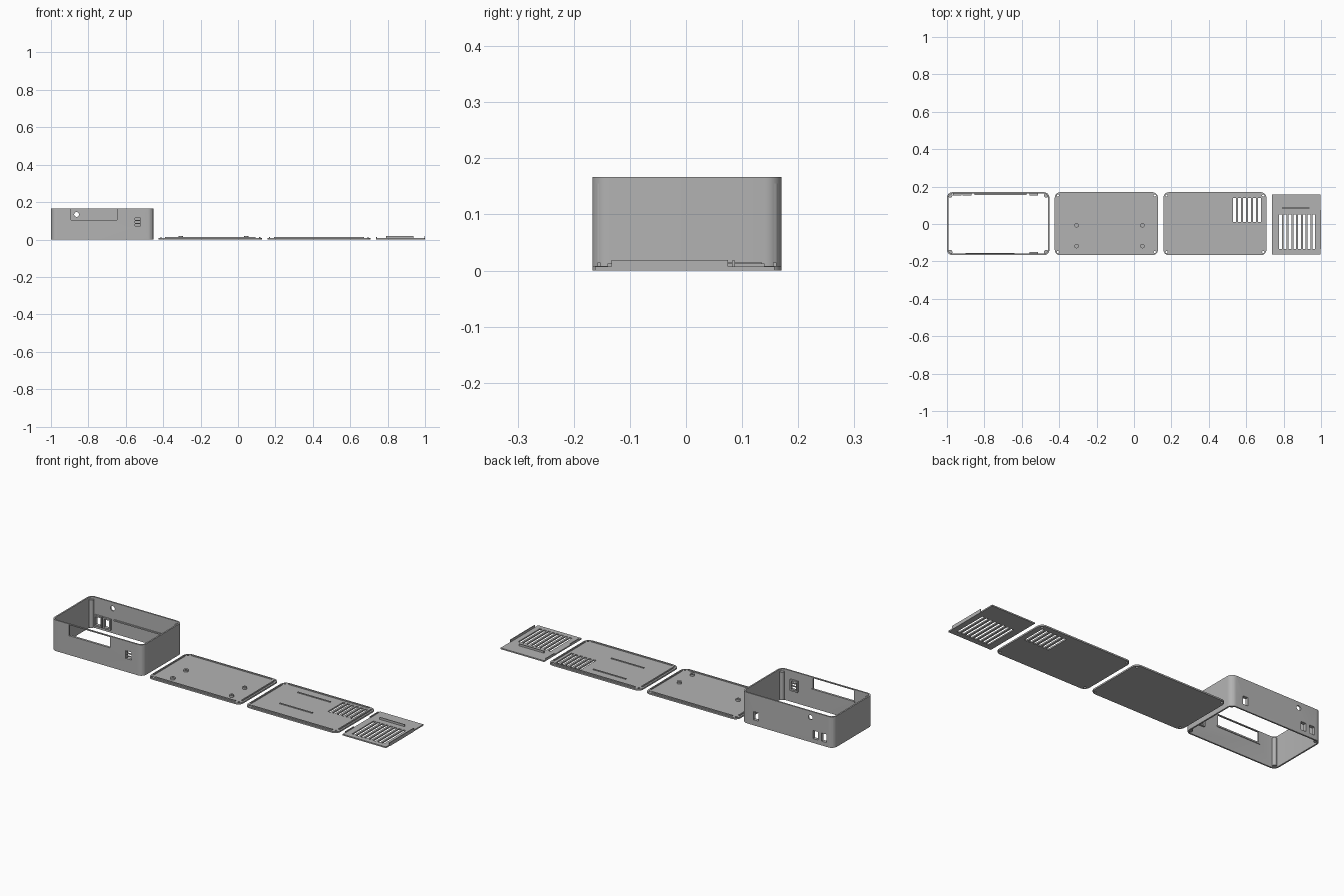
import bpy, bmesh, math

if "Cube" in bpy.data.objects:
    bpy.data.objects.remove(bpy.data.objects["Cube"])

grey = bpy.data.materials.new("grey plastic")
grey.diffuse_color = (0.45, 0.45, 0.45, 1)
grey.use_nodes = True
grey.node_tree.nodes["Principled BSDF"].inputs["Base Color"].default_value = grey.diffuse_color


def finish(name, bm, helper=False):
    bmesh.ops.recalc_face_normals(bm, faces=bm.faces)
    me = bpy.data.meshes.new(name)
    bm.to_mesh(me)
    bm.free()
    me.materials.append(grey)
    ob = bpy.data.objects.new(name, me)
    bpy.context.collection.objects.link(ob)
    ob.hide_render = helper
    ob.hide_viewport = helper
    return ob


def add_box(bm, x0, x1, y0, y1, z0, z1):
    vs = bmesh.ops.create_cube(bm, size=1)["verts"]
    for v in vs:
        v.co.x = (x0 + x1) / 2 + v.co.x * (x1 - x0)
        v.co.y = (y0 + y1) / 2 + v.co.y * (y1 - y0)
        v.co.z = (z0 + z1) / 2 + v.co.z * (z1 - z0)


def add_cyl(bm, x, y, z, r, depth, along_y=False):
    vs = bmesh.ops.create_cone(bm, cap_ends=True, segments=24, radius1=r, radius2=r, depth=depth)["verts"]
    for v in vs:
        a, b, c = v.co
        v.co = (x + a, y + c, z + b) if along_y else (x + a, y + b, z + c)


def boxes(name, specs, helper=False):
    bm = bmesh.new()
    for s in specs:
        add_box(bm, *s)
    return finish(name, bm, helper)


def outline(x0, x1, y0, y1, r, n=8):
    pts = []
    for k, (cx, cy) in enumerate([(x1 - r, y1 - r), (x0 + r, y1 - r), (x0 + r, y0 + r), (x1 - r, y0 + r)]):
        for i in range(n + 1):
            a = math.pi / 2 * (k + i / n)
            pts.append((cx + r * math.cos(a), cy + r * math.sin(a)))
    return pts


def rounded(name, x0, x1, y0, y1, z0, z1, r, wall=None):
    """Rounded slab, or a rounded ring when a wall thickness is given."""
    bm = bmesh.new()
    loops = [outline(x0, x1, y0, y1, r)]
    if wall:
        loops.append(outline(x0 + wall, x1 - wall, y0 + wall, y1 - wall, r - wall))
    rings = [[[bm.verts.new((x, y, z)) for x, y in lp] for z in (z0, z1)] for lp in loops]
    n = len(loops[0])
    for i in range(n):
        j = (i + 1) % n
        for lo, hi in rings:
            bm.faces.new((lo[i], lo[j], hi[j], hi[i]))
        if wall:
            for z in (0, 1):
                bm.faces.new((rings[0][z][i], rings[0][z][j], rings[1][z][j], rings[1][z][i]))
    if not wall:
        bm.faces.new(rings[0][0])
        bm.faces.new(rings[0][1])
    return finish(name, bm)


def cut(ob, cutter):
    m = ob.modifiers.new("openings", "BOOLEAN")
    m.object = cutter
    m.operation = "DIFFERENCE"
    m.solver = "EXACT"


def smooth(ob):
    bpy.ops.object.select_all(action="DESELECT")
    ob.select_set(True)
    bpy.context.view_layer.objects.active = ob
    bpy.ops.object.shade_smooth_by_angle(angle=math.radians(30))


Y0, Y1, H = -0.167, 0.17, 0.167

# Case shell: open rounded frame
shell = rounded("case_shell", -1, -0.452, Y0, Y1, 0, H, 0.03, 0.008)
bm = bmesh.new()
add_box(bm, -0.893, -0.647, Y0 - 0.02, Y0 + 0.02, 0.104, 0.162)   # display window
add_box(bm, -0.555, -0.52, Y0 - 0.02, Y0 + 0.02, 0.072, 0.114)    # front port
for x, z in ((-0.945, 0.045), (-0.893, 0.045), (-0.537, 0.052)):  # rear ports
    add_box(bm, x - 0.015, x + 0.015, Y1 - 0.02, Y1 + 0.02, z - 0.022, z + 0.022)
add_cyl(bm, -0.863, Y1, 0.134, 0.013, 0.04, True)
add_cyl(bm, -0.578, Y1, 0.02, 0.011, 0.04, True)
cut(shell, finish("shell_cutter", bm, True))
smooth(shell)

# Frames around the ports, inside the walls
frames = []
for x, z, y0, y1 in ((-0.945, 0.045, Y1 - 0.018, Y1 - 0.007), (-0.893, 0.045, Y1 - 0.018, Y1 - 0.007),
                     (-0.537, 0.052, Y1 - 0.018, Y1 - 0.007), (-0.537, 0.093, Y0 + 0.007, Y0 + 0.018)):
    for s in (-1, 1):
        frames.append((x + s * 0.019 - 0.004, x + s * 0.019 + 0.004, y0, y1, z - 0.03, z + 0.03))
        frames.append((x - 0.016, x + 0.016, y0, y1, z + s * 0.026 - 0.004, z + s * 0.026 + 0.004))
boxes("port_frames", frames)
boxes("port_bars", [(-0.555, -0.52, Y0 + 0.002, Y0 + 0.006, z, z + 0.006) for z in (0.083, 0.098)])
boxes("wall_ledges", [(-0.853, -0.575, Y1 - 0.014, Y1 - 0.007, 0.07, 0.077),
                      (-0.9, -0.64, Y0 + 0.007, Y0 + 0.012, 0.096, 0.104)])

# Screw columns in the corners
bm = bmesh.new()
for x in (-0.983, -0.469):
    for y in (Y0 + 0.017, Y1 - 0.017):
        add_cyl(bm, x, y, 0.08, 0.012, 0.15)
smooth(finish("screw_columns", bm))


# Lids: flat slab, raised lip strips and corner screw holes
def lid(name, x0, x1, slots):
    slab = rounded(name, x0, x1, Y0, Y1, 0, 0.008, 0.03)
    bm = bmesh.new()
    for s in slots:
        add_box(bm, *s, -0.01, 0.03)
    for x in (x0 + 0.017, x1 - 0.017):
        for y in (Y0 + 0.017, Y1 - 0.017):
            add_cyl(bm, x, y, 0.005, 0.006, 0.04)
    cut(slab, finish(name + "_cutter", bm, True))
    smooth(slab)
    a, b = 0.009, 0.015
    boxes(name + "_lip", [
        (x0 + 0.035, x1 - 0.035, Y0 + a, Y0 + b, 0.007, 0.014),
        (x0 + 0.035, x1 - 0.035, Y1 - b, Y1 - a, 0.007, 0.014),
        (x0 + a, x0 + b, Y0 + 0.035, Y1 - 0.035, 0.007, 0.014),
        (x1 - b, x1 - a, Y0 + 0.035, Y1 - 0.035, 0.007, 0.014)])


lid("base_lid", -0.424, 0.128, [])
lid("vent_lid", 0.157, 0.708, [(0.53 + i * 0.0266, 0.545 + i * 0.0266, 0.01, 0.14) for i in range(6)])
boxes("lid_ribs", [(0.285, 0.48, y - 0.003, y + 0.003, 0.007, 0.012) for y in (-0.05, 0.105)])

# Hollow board standoffs
posts = bmesh.new()
bores = bmesh.new()
for x in (-0.307, 0.045):
    for y in (-0.118, -0.007):
        add_cyl(posts, x, y, 0.0125, 0.012, 0.011)
        add_cyl(bores, x, y, 0.02, 0.005, 0.02)
standoffs = finish("standoffs", posts)
cut(standoffs, finish("standoff_cutter", bores, True))
smooth(standoffs)

# Small vent cover with clip tabs
cover = boxes("vent_cover", [(0.738, 0.998, -0.162, 0.158, 0, 0.007)])
cut(cover, boxes("cover_cutter", [(0.775 + i * 0.0255, 0.79 + i * 0.0255, -0.135, 0.05, -0.02, 0.02)
                                  for i in range(8)], True))
boxes("cover_tabs", [(0.996, 1.0, -0.133, 0.075, 0, 0.019), (0.79, 0.937, 0.082, 0.087, 0.006, 0.018),
                     (0.738, 0.742, -0.14, -0.07, 0.006, 0.013), (0.738, 0.742, 0.07, 0.14, 0.006, 0.013)])
